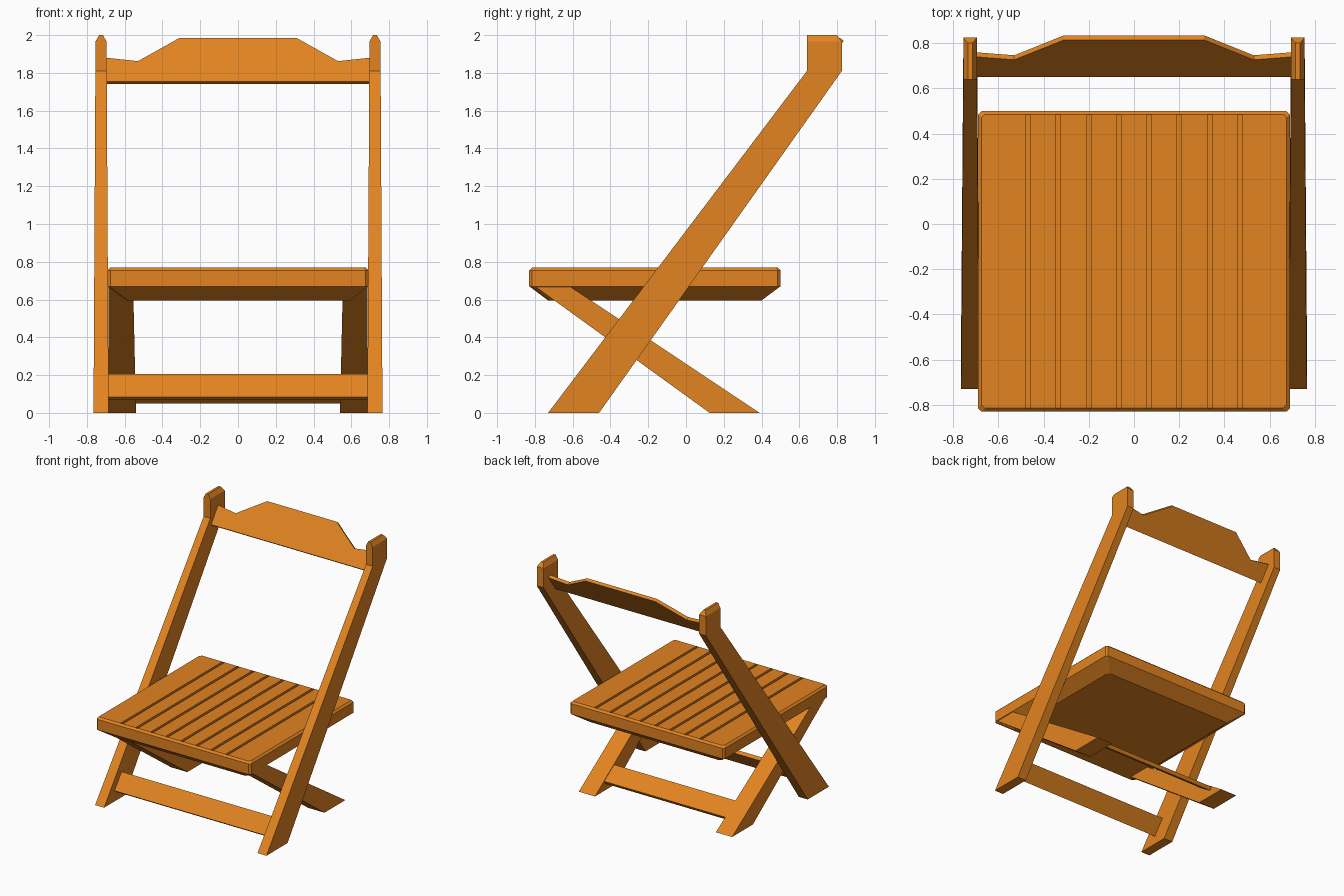
import bpy, bmesh
from mathutils import Vector

if "Cube" in bpy.data.objects:
    bpy.data.objects.remove(bpy.data.objects["Cube"])

wood = bpy.data.materials.new("orange_wood")
wood.diffuse_color = (0.76, 0.23, 0.015, 1)
wood.use_nodes = True
wood.node_tree.nodes["Principled BSDF"].inputs["Base Color"].default_value = wood.diffuse_color


def loft(name, rings, mirror=False, edit=None):
    """Join equal-length closed rings of points and cap both ends."""
    bm = bmesh.new()
    loops = [[bm.verts.new(p) for p in ring] for ring in rings]
    n = len(loops[0])
    for a, b in zip(loops, loops[1:]):
        for i in range(n):
            j = (i + 1) % n
            bm.faces.new((a[i], a[j], b[j], b[i]))
    bm.faces.new(loops[0][::-1])
    bm.faces.new(loops[-1])
    bmesh.ops.recalc_face_normals(bm, faces=bm.faces)
    if edit:
        edit(bm)
    mesh = bpy.data.meshes.new(name)
    bm.to_mesh(mesh)
    bm.free()
    mesh.materials.append(wood)
    ob = bpy.data.objects.new(name, mesh)
    bpy.context.collection.objects.link(ob)
    if mirror:
        ob.modifiers.new("Mirror", 'MIRROR').use_mirror_merge = False
    return ob


def rect(x0, x1, y0, y1, z):
    return [(x0, y0, z), (x1, y0, z), (x1, y1, z), (x0, y1, z)]


# Long legs with pointed upright heads
loft("long_leg", [rect(0.685, 0.765, -0.73, -0.46, 0),
                  rect(0.695, 0.755, 0.64, 0.825, 1.81),
                  rect(0.695, 0.755, 0.64, 0.825, 1.965),
                  rect(0.715, 0.735, 0.64, 0.80, 2.0)], mirror=True)

# Short legs crossing under the seat
loft("short_leg", [rect(0.54, 0.685, 0.125, 0.39, 0),
                   rect(0.555, 0.685, -0.80, -0.615, 0.67)], mirror=True)


# Seat: chamfered slab with sloped underside and grooves between slats
def seat_ring(inset, z, c=0.015):
    x, y0, y1 = 0.69 - inset, -0.83 + inset, 0.50 - inset
    return [(-x + c, y0, z), (x - c, y0, z), (x, y0 + c, z), (x, y1 - c, z),
            (x - c, y1, z), (-x + c, y1, z), (-x, y1 - c, z), (-x, y0 + c, z)]


def cut_grooves(bm):
    def top_faces():
        return [f for f in bm.faces if f.normal.z > 0.99]
    centres = [(i - 3.5) * 0.134 + 0 for i in range(8)]
    for x in centres:
        for s in (-0.01, 0.01):
            top = top_faces()
            geom = top + list({e for f in top for e in f.edges}) + list({v for f in top for v in f.verts})
            bmesh.ops.bisect_plane(bm, geom=geom, plane_co=(x + s, 0, 0), plane_no=(1, 0, 0))
            bm.normal_update()
    grooves = [f for f in top_faces()
               if any(abs(f.calc_center_median().x - x) < 0.005 for x in centres)]
    for f in bmesh.ops.extrude_discrete_faces(bm, faces=grooves)["faces"]:
        bmesh.ops.translate(bm, verts=f.verts, vec=(0, 0, -0.02))


loft("seat", [seat_ring(0.10, 0.595), seat_ring(0, 0.67),
              seat_ring(0, 0.755), seat_ring(0.015, 0.77)], edit=cut_grooves)


# Crossbars: boards tilted along the legs
def crossbar(name, half, face_centre, along, normal, width, thick):
    c = Vector((0, *face_centre))
    u = Vector((0, *along)).normalized() * width / 2
    d = Vector((0, *normal)).normalized() * thick
    section = [c - u, c + u, c + u - d, c - u - d]
    loft(name, [[p + Vector((x, 0, 0)) for p in section] for x in (-half, half)])


crossbar("front_crossbar", 0.69, (-0.55, 0.145), (0.757, 1), (-1, 0.757), 0.15, 0.03)
crossbar("rear_crossbar", 0.56, (0.205, 0.118), (-1, 0.66), (0.66, 1), 0.155, 0.03)

# Backrest board with a raised middle
outline = [(-0.695, 1.755), (0.695, 1.755), (0.695, 1.88), (0.53, 1.862),
           (0.31, 1.985), (-0.31, 1.985), (-0.53, 1.862), (-0.695, 1.88)]
front = [Vector((x, 0.65 + (z - 1.755) * 0.717, z)) for x, z in outline]
loft("backrest", [front, [p + Vector((0, 0.02, -0.015)) for p in front]])
